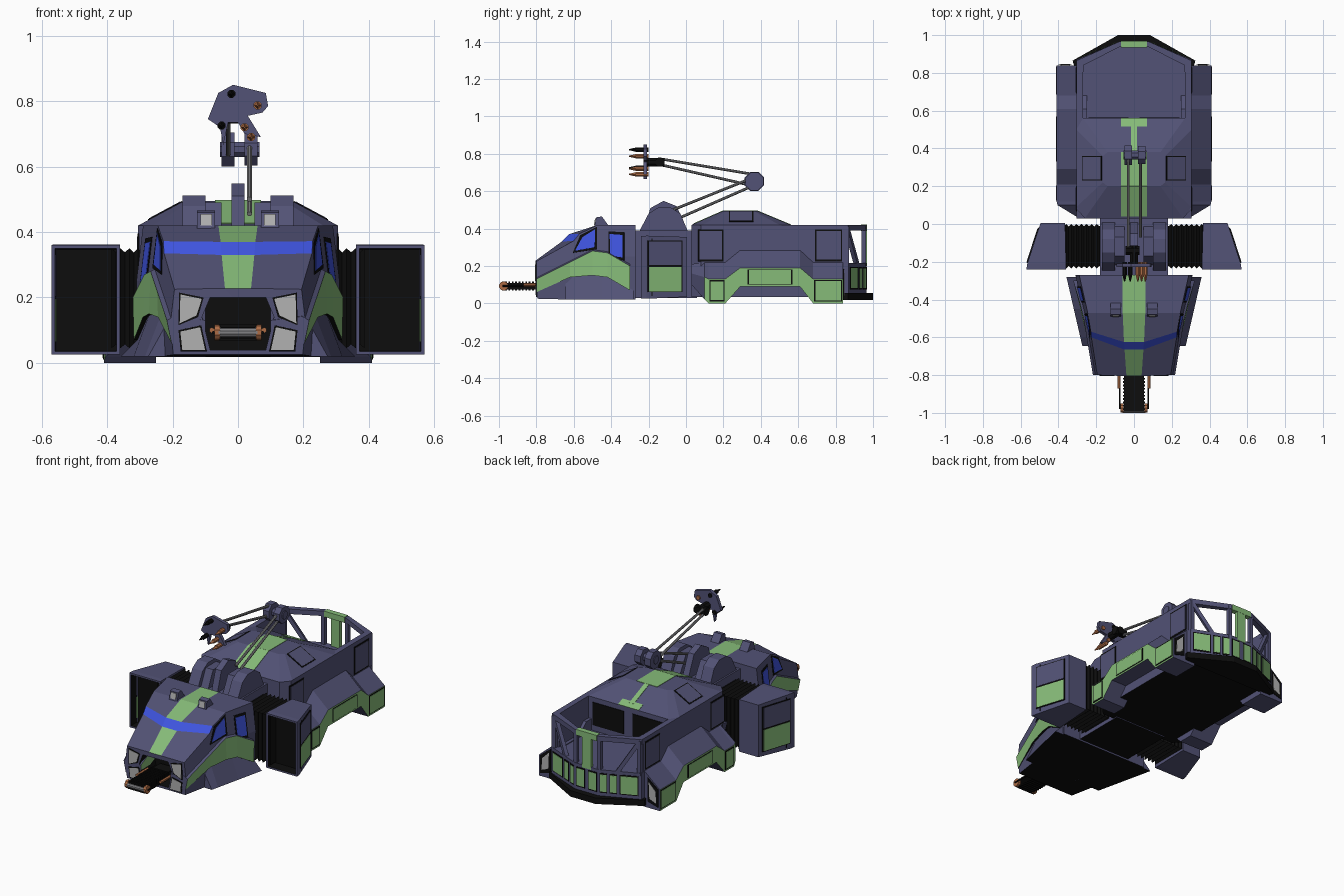
import bpy, bmesh, math
from mathutils import Vector

if "Cube" in bpy.data.objects:
    bpy.data.objects.remove(bpy.data.objects["Cube"])

def mat(name, *c):
    m = bpy.data.materials.new(name)
    m.diffuse_color = (*c, 1)
    m.use_nodes = True
    m.node_tree.nodes["Principled BSDF"].inputs["Base Color"].default_value = m.diffuse_color
    return m
HULL, GREEN = mat("hull_violet", .085, .085, .18), mat("panel_green", .24, .50, .19)
BLACK, BLUE = mat("rubber_black", .004, .004, .004), mat("glass_blue", .05, .09, .75)
LAMP, COPPER, STEEL = mat("lamp", .45, .45, .45), mat("copper", .42, .15, .06), mat("steel", .22, .22, .23)

def mesh(name, verts, faces, m, mirror=False):
    me = bpy.data.meshes.new(name)
    me.from_pydata([tuple(v) for v in verts], [], faces)
    bm = bmesh.new(); bm.from_mesh(me)
    bmesh.ops.recalc_face_normals(bm, faces=bm.faces)
    bm.to_mesh(me); bm.free()
    me.materials.append(m)
    ob = bpy.data.objects.new(name, me)
    bpy.context.collection.objects.link(ob)
    if mirror:
        ob.modifiers.new("mirror", 'MIRROR')
    return ob

def loft(name, rings, m, mirror=False):
    n = len(rings[0])
    f = [(k*n+i, k*n+(i+1) % n, (k+1)*n+(i+1) % n, (k+1)*n+i) for k in range(len(rings)-1) for i in range(n)]
    f += [tuple(range(n)), tuple(range((len(rings)-1)*n, len(rings)*n))]
    return mesh(name, [p for r in rings for p in r], f, m, mirror)

def sym(half):
    return half + [(-p[0], *p[1:]) for p in reversed(half)]

def plan(name, half, z0, z1, m):
    o = sym(half)
    return loft(name, [[(x, y, z) for x, y in o] for z in (z0, z1)], m)

def profile(name, yz, x0, x1, m, mirror=False):
    return loft(name, [[(x, y, z) for y, z in yz] for x in (x0, x1)], m, mirror)

def box(name, x, y, z, m, mirror=False):
    return profile(name, [(y[0], z[0]), (y[1], z[0]), (y[1], z[1]), (y[0], z[1])], x[0], x[1], m, mirror)

def rod(name, p, q, r, m, sides=8, mirror=False):
    p, q = Vector(p), Vector(q)
    d = (q-p).normalized()
    u = d.cross(Vector((0, 0, 1)) if abs(d.z) < .9 else Vector((1, 0, 0))).normalized()
    v = d.cross(u)
    angs = [math.tau*(i+.5)/sides for i in range(sides)]
    return loft(name, [[c+r*(u*math.cos(a)+v*math.sin(a)) for a in angs] for c in (p, q)], m, mirror)

def plate(name, pts, m, t, mirror):
    n = (pts[1]-pts[0]).cross(pts[2]-pts[0]).normalized()*t
    return loft(name, [[p-n for p in pts], [p+n for p in pts]], m, mirror)

def panel(name, pts, m, mirror=True, frame=True, k=.012):
    # thin plate on a surface, with an optional black surround
    pts = [Vector(p) for p in pts]
    c = sum(pts, Vector())/len(pts)
    if frame:
        plate(name+"_frame", pts, BLACK, .0025, mirror)
        pts = [p+(c-p)*min(.4, k*1.4/(c-p).length) for p in pts]
    plate(name, pts, m, .004 if frame else .0025, mirror)

def paint(ob, m, test):
    ob.data.materials.append(m)
    for f in ob.data.polygons:
        if test(f.center, f.normal):
            f.material_index = len(ob.data.materials)-1

# Cab: stripe and windshield are painted faces of the loft
def xs(y, z):
    return .245+.225*(y+.47)+(.42-z)*.12
def cab_ring(w, yc, zc, ye, zt, zm, yb, zb):
    return sym([(w, yc, zc), (xs(ye, zt), ye, zt), (xs(ye, zm), ye, zm), (xs(yb, zm)-.01, yb, zb)])
cab = loft("cab", [cab_ring(*s) for s in (
    (.04, -.805, .228, -.80, .225, .12, -.795, .025), (.05, -.665, .33, -.60, .335, .22, -.6, .02),
    (.053, -.625, .37, -.57, .372, .24, -.57, .02), (.06, -.47, .42, -.47, .42, .25, -.47, .02),
    (.06, -.27, .42, -.27, .42, .25, -.27, .02))], HULL)
paint(cab, GREEN, lambda c, n: abs(c.x) < .01 and n.z > .3)
paint(cab, BLUE, lambda c, n: n.z > .3 and -.655 < c.y < -.58 and .33 < c.z < .372)
paint(cab, BLACK, lambda c, n: n.z < -.7)
mouth = loft("mouth_cutter", [[(x, y, z) for x, z in sym([(.085, .2), (.11, .14), (.085, .04)])] for y in (-.9, -.66)], BLACK)
mouth.hide_render = True
mouth.hide_viewport = True
cut = cab.modifiers.new("mouth", 'BOOLEAN')
cut.operation, cut.object, cut.solver, cut.material_mode = 'DIFFERENCE', mouth, 'EXACT', 'TRANSFER'
panel("upper_headlight", [(.122, -.802, .14), (.182, -.802, .115), (.18, -.802, .215), (.105, -.802, .2)], LAMP, k=.005)
panel("lower_headlight", [(.095, -.799, .035), (.175, -.799, .035), (.182, -.801, .1), (.112, -.801, .115)], LAMP, k=.005)
for nm, quad in (("front_side_window", [(-.605, .27), (-.475, .29), (-.475, .41), (-.565, .365)]),
                 ("rear_side_window", [(-.415, .24), (-.33, .23), (-.33, .38), (-.415, .385)])):
    panel(nm, [(xs(y, z), y, z) for y, z in quad], BLUE)
profile("roof_lamp_housing", [(-.49, .41), (-.48, .46), (-.45, .465), (-.41, .41)], .07, .125, HULL, True)
panel("roof_lamp", [(.08, -.49, .42), (.115, -.49, .42), (.115, -.484, .455), (.08, -.484, .455)], LAMP, frame=False)

# Cab wheel arches: green band with a violet ledge, over a flared skirt
def flare(y):
    return .27+.23*(y+.64)
arch = ((-.80, .06, .13), (-.62, .14, .22), (-.50, .15, .28), (-.42, .14, .27), (-.30, .07, .2))
band = loft("cab_arch", [[(.1, y, a), (flare(y)-.03, y, a), (xs(y, b)+.012, y, b), (xs(y, b)-.01, y, b+.012), (.1, y, b)]
                         for y, a, b in arch], GREEN, True)
paint(band, HULL, lambda c, n: abs(n.y) > .8 or n.z > .6)
paint(band, BLACK, lambda c, n: n.z < -.6)
skirt = loft("cab_skirt", [[(.1, y, .02), (flare(y)+.005, y, .02), (flare(y)-.045, y, z), (.1, y, z)]
             for y, z in ((-.645, .11), (-.6, .15), (-.45, .155), (-.28, .07))], HULL, True)
paint(skirt, BLACK, lambda c, n: n.z < -.7)

# Winch tongue sticking out of the mouth
box("tongue_belt", (-.052, .052), (-.99, -.68), (.075, .11), BLACK)
for i in range(13):
    y = -.985+i*.018
    box("tongue_tread", (-.058, .058), (y, y+.009), (.068, .117), BLACK)
rod("tongue_roller", (-.06, -.985, .093), (.06, -.985, .093), .015, STEEL, 10)
rod("tongue_hub", (.055, -.975, .093), (.072, -.975, .093), .025, COPPER, 10, True)
rod("tongue_rail", (.075, -.98, .093), (.075, -.7, .093), .005, BLACK, 6, True)
rod("tongue_piston", (.08, -.87, .1), (.08, -.76, .1), .009, COPPER, 6, True)

# Middle: core, bellows, intake pods
core = box("middle_core", (-.18, .18), (-.29, .06), (.03, .39), HULL)
paint(core, BLACK, lambda c, n: n.z < -.7)
rings = []
for i in range(17):
    e = .012*(i % 2)
    x = .17+i*.0135
    rings.append([(x, -.235+e, .045+e), (x, -e, .045+e), (x, -e, .35-e), (x, -.235+e, .35-e)])
loft("bellows", rings, BLACK, True)
pod = loft("intake_pod", [
    [(a, y, z0), (b, y, z0), (b, y, z1), (a, y, z1)] for a, b, z0, z1, y in
    ((.36, .57, .025, .36, -.24), (.36, .565, .025, .362, -.21), (.365, .495, .035, .355, .005))], HULL, True)
pod.data.materials.append(BLACK)
bm = bmesh.new(); bm.from_mesh(pod.data)
face = [min(bm.faces, key=lambda f: f.calc_center_median().y)]
bmesh.ops.inset_individual(bm, faces=face, thickness=.015)
side = bmesh.ops.inset_individual(bm, faces=face, thickness=.004, depth=-.06)["faces"]
for f in side + face:
    f.material_index = 1
bm.to_mesh(pod.data); bm.free()
def px(y):
    return .568-.326*(y+.21)
for nm, z0, z1, m in (("pod_upper_panel", .2, .335, HULL), ("pod_lower_panel", .06, .2, GREEN)):
    panel(nm, [(px(y), y, z) for y, z in ((-.205, z0), (-.02, z0), (-.02, z1), (-.205, z1))], m, k=.006)

# Crane base
profile("crane_pillar", [(-.25, .385), (-.20, .48), (-.15, .512), (-.08, .512), (-.03, .48), (.01, .385)], .1, .17, HULL, True)
profile("crane_shoulder", [(-.22, .385), (-.17, .49), (-.07, .49), (-.01, .385)], .05, .1, HULL, True)
profile("crane_fin", [(-.23, .385), (-.19, .51), (-.12, .548), (-.05, .52), (.01, .385)], -.02, .02, HULL)

# Crane arms, elbow and claw
for a, b, x in (((-.07, .50), (.34, .665), .035), ((-.04, .455), (.36, .63), .035),
                ((.36, .69), (-.12, .77), -.03), ((.33, .635), (-.13, .74), -.03)):
    rod("arm_rod", (x, *a), (x, *b), .008, STEEL)
rod("elbow_disc", (-.05, .365, .652), (-.01, .365, .652), .056, HULL)
rod("elbow_disc", (.02, .365, .652), (.06, .365, .652), .052, HULL)
rod("elbow_pin", (-.055, .365, .652), (.066, .365, .652), .025, HULL)
rod("wrist", (0, -.215, .755), (0, -.115, .755), .024, BLACK)
rod("wrist_yoke", (-.045, -.14, .755), (.03, -.14, .755), .026, BLACK)
palm = [(-.092, .745), (-.06, .825), (-.015, .85), (.085, .825), (.092, .785), (.075, .765), (.03, .755),
        (.07, .69), (.02, .70), (0, .735), (-.03, .735), (-.045, .665), (-.055, .72)]
loft("claw_palm", [[(x, y, z) for x, z in palm] for y in (-.228, -.208)], HULL)
for x, z, m in ((.06, .787, COPPER), (.04, .69, COPPER), (.02, .72, COPPER), (-.02, .822, BLACK), (-.05, .725, BLACK)):
    rod("claw_finger", (x, -.27, z), (x, -.2, z), .013, m)
    loft("claw_tip", [[(x+s*math.cos(t), y, z+s*math.sin(t)) for t in (0, 1.57, 3.14, 4.71)]
         for y, s in ((-.27, .011), (-.305, .003))], m)

# Rear body: floor, cabin, roof, open bed
low = plan("rear_floor", [(.26, .03), (.305, .08), (.305, .87), (.08, .965)], .035, .215, HULL)
paint(low, BLACK, lambda c, n: n.z < -.7)
plan("rear_cabin", [(.26, .03), (.305, .08), (.305, .56)], .2, .42, HULL)
loft("rear_roof", [[(x, y, .42) for x, y in sym([(.26, .03), (.305, .09), (.305, .5), (.27, .56)])],
                   [(x, y, .495) for x, y in sym([(.14, .2), (.165, .22), (.165, .36), (.14, .38)])]], HULL)
box("bed_side_wall", (.27, .305), (.55, .85), (.2, .42), HULL, True)
panel("bed_window", [(.03, .562, .25), (.24, .562, .25), (.24, .562, .39), (.03, .562, .39)], BLACK, frame=False)

# Green roof stripes and roof hatches
def roof_strip(nm, w, a, b):
    panel(nm, [(-w, *a), (w, *a), (w, *b), (-w, *b)], GREEN, False, False)
roof_strip("stripe_front", .07, (.04, .425), (.2, .495))
roof_strip("stripe_top", .07, (.2, .495), (.38, .495))
roof_strip("stripe_stem", .015, (.38, .495), (.53, .4325))
roof_strip("stripe_bar", .07, (.515, .438), (.56, .42))
panel("roof_hatch", [(x, y, .42+(.305-x)*.536) for x, y in ((.17, .23), (.275, .23), (.275, .36), (.17, .36))], HULL, k=.006)

# Rear side panels and fenders
for y0, y1 in ((.065, .2), (.69, .835)):
    panel("side_door", [(.305, y, z) for y, z in ((y0, .225), (y1, .225), (y1, .395), (y0, .395))], HULL, k=.008)
fender = loft("rear_fender", [[(.25, y, zb), (x, y, zb), (x, y, zk), (.304, y, zt), (.25, y, zt)] for y, zb, zk, zt, x in (
    (.03, .1, .16, .21, .29), (.1, .02, .14, .22, .405), (.12, 0, .13, .22, .41), (.21, 0, .13, .22, .41), (.29, .09, .19, .285, .41),
    (.61, .09, .19, .285, .41), (.68, 0, .13, .22, .41), (.84, 0, .13, .22, .41))], HULL, True)
paint(fender, GREEN, lambda c, n: n.x > .55 and abs(n.z) < .3)
for y0, y1, z0, z1 in ((.125, .205, .01, .125), (.33, .57, .1, .18), (.685, .835, .01, .125)):
    panel("fender_panel", [(.41, y, z) for y, z in ((y0, z0), (y1, z0), (y1, z1), (y0, z1))], GREEN, k=.006)
panel("tail_lamp", [(.33, .843, .04), (.4, .843, .02), (.4, .843, .13), (.33, .843, .185)], LAMP, k=.018)

# Tail: bumper, green panels, rails and struts
plan("rear_bumper", [(.315, .83), (.325, .865), (.085, 1.0)], .018, .055, BLACK)
A, B = Vector((.305, .872, 0)), Vector((.08, .965, 0))
for s0, s1 in ((.06, .5), (.56, .74), (.80, .97)):
    p, q = A.lerp(B, s0), A.lerp(B, s1)
    panel("tail_panel", [(v.x, v.y, z) for v, z in ((p, .075), (q, .075), (q, .195), (p, .195))], GREEN, k=.006)
panel("tail_centre_panel", [(.012, .965, .075), (.07, .965, .075), (.07, .965, .195), (.012, .965, .195)], GREEN, k=.006)
loft("bed_rail", [[(x, y, z) for z in (.39, .42)] + [(x*.88, y-.025, z) for z in (.42, .39)]
     for x, y in sym([(.305, .83), (.305, .865), (.08, .965)])], HULL)
rod("corner_post", (.29, .86, .2), (.29, .86, .41), .018, HULL, 4, True)
rod("rear_post", (.08, .95, .2), (.08, .95, .41), .016, HULL, 4, True)
rod("bed_strut", (.285, .86, .4), (.17, .915, .2), .016, HULL, 4, True)
box("tail_green_post", (-.03, .03), (.945, .967), (.2, .4), GREEN)
box("tail_green_cap", (-.07, .07), (.935, .968), (.388, .423), GREEN)
